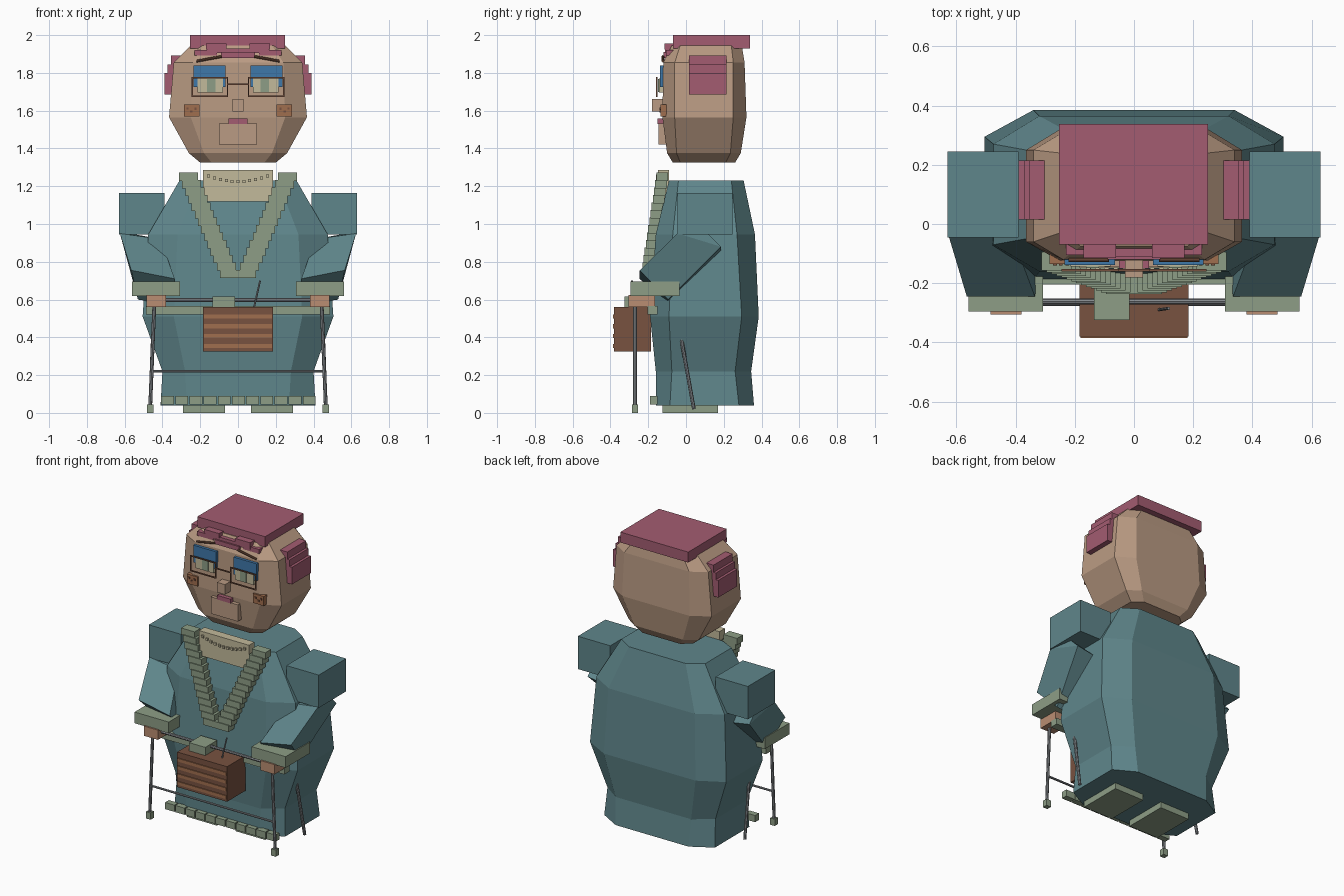
import bpy, bmesh, math
from mathutils import Vector

cube = bpy.data.objects.get("Cube")
if cube:
    bpy.data.objects.remove(cube, do_unlink=True)


def material(name, hexcode):
    srgb = [int(hexcode[i:i + 2], 16) / 255 for i in (0, 2, 4)]
    lin = [c / 12.92 if c <= 0.04045 else ((c + 0.055) / 1.055) ** 2.4 for c in srgb]
    m = bpy.data.materials.new(name)
    m.use_nodes = True
    m.diffuse_color = (*lin, 1)
    m.node_tree.nodes["Principled BSDF"].inputs["Base Color"].default_value = (*lin, 1)
    return m


TEAL = material("teal cloth", "5f868b")
SKIN = material("skin", "ba9b83")
HAND = material("warm skin", "ba8d72")
COPPER = material("copper brown", "a06e4e")
BROWN = material("wicker brown", "785240")
SAGE = material("sage trim", "8d9e86")
BEIGE = material("beige", "c2ba9b")
BLUE = material("blue shadow", "3f78aa")
PINK = material("rose hair", "a35c71")
GREY = material("grey metal", "85898d")


def finish(name, bm, mat):
    bmesh.ops.recalc_face_normals(bm, faces=bm.faces)
    me = bpy.data.meshes.new(name)
    bm.to_mesh(me)
    bm.free()
    me.materials.append(mat)
    ob = bpy.data.objects.new(name, me)
    bpy.context.scene.collection.objects.link(ob)
    return ob


def boxes(name, mat, ranges):
    """One object made of boxes given as x, y and z ranges."""
    bm = bmesh.new()
    for x0, x1, y0, y1, z0, z1 in ranges:
        vs = bmesh.ops.create_cube(bm, size=1)["verts"]
        for v in vs:
            v.co = ((x0 + x1) / 2 + v.co.x * (x1 - x0),
                    (y0 + y1) / 2 + v.co.y * (y1 - y0),
                    (z0 + z1) / 2 + v.co.z * (z1 - z0))
    return finish(name, bm, mat)


def pair(name, mat, ranges):
    """Boxes on the left side and their mirror image on the right."""
    boxes("left_" + name, mat, ranges)
    boxes("right_" + name, mat, [(-b, -a, *r) for a, b, *r in ranges])


def loft(name, mat, sections):
    """Chamfered rectangles: z, half width, flat half width, four depths."""
    bm = bmesh.new()
    rings = []
    for z, hx, fx, y0, y1, y2, y3 in sections:
        half = [(fx, y0), (hx, y1), (hx, y2), (fx, y3)]
        outline = half + [(-x, y) for x, y in reversed(half)]
        rings.append([bm.verts.new((x, y, z)) for x, y in outline])
    for a, b in zip(rings, rings[1:]):
        for i in range(8):
            j = (i + 1) % 8
            bm.faces.new((a[i], a[j], b[j], b[i]))
    bm.faces.new(rings[0])
    bm.faces.new(rings[-1])
    return finish(name, bm, mat)


def rod(name, mat, a, b, r):
    a, b = Vector(a), Vector(b)
    bm = bmesh.new()
    bmesh.ops.create_cone(bm, cap_ends=True, segments=8, radius1=r, radius2=r, depth=(b - a).length)
    ob = finish(name, bm, mat)
    ob.location = (a + b) / 2
    ob.rotation_euler = (b - a).to_track_quat("Z", "Y").to_euler()
    return ob


# Robe and head
loft("robe", TEAL, [
    (0.04, 0.41, 0.27, -0.16, -0.085, 0.28, 0.36),
    (0.22, 0.40, 0.28, -0.16, -0.075, 0.26, 0.345),
    (0.51, 0.505, 0.34, -0.19, -0.09, 0.295, 0.385),
    (0.945, 0.475, 0.32, -0.16, -0.07, 0.27, 0.365),
    (1.23, 0.31, 0.21, -0.09, -0.04, 0.24, 0.305)])
loft("head", SKIN, [
    (1.325, 0.20, 0.14, -0.07, -0.03, 0.21, 0.26),
    (1.375, 0.26, 0.18, -0.10, -0.05, 0.235, 0.29),
    (1.565, 0.365, 0.25, -0.125, -0.06, 0.25, 0.32),
    (1.855, 0.34, 0.24, -0.12, -0.06, 0.25, 0.31),
    (1.945, 0.25, 0.18, -0.075, -0.03, 0.24, 0.295)])

# Sleeves, cuffs and hands
pair("shoulder", TEAL, [(0.39, 0.63, -0.045, 0.245, 0.945, 1.165)])
sleeve = [(0.565, -0.245, 0.755), (0.335, -0.245, 0.71),
          (0.53, -0.095, 0.60), (0.31, -0.095, 0.565),
          (0.625, -0.045, 0.95), (0.41, -0.045, 0.92),
          (0.60, 0.185, 0.88), (0.39, 0.185, 0.845), (0.60, 0.11, 0.955)]
for side, s in (("left", 1), ("right", -1)):
    bm = bmesh.new()
    for x, y, z in sleeve:
        bm.verts.new((s * x, y, z))
    bmesh.ops.convex_hull(bm, input=bm.verts)
    bmesh.ops.dissolve_limit(bm, angle_limit=math.radians(6), verts=bm.verts, edges=bm.edges)
    finish(side + "_sleeve", bm, TEAL)
pair("cuff", SAGE, [(0.307, 0.56, -0.295, -0.035, 0.62, 0.695)])
pair("hand", HAND, [(0.38, 0.485, -0.305, -0.165, 0.56, 0.625)])

# Soles, hem and belt
pair("sole", SAGE, [(0.07, 0.29, -0.125, 0.17, 0, 0.045)])
hem = [-0.373 + 0.075 * i for i in range(11)]
boxes("hem_trim", SAGE, [(x - 0.034, x + 0.034, -0.19, -0.15, 0.045, 0.09) for x in hem])
boxes("belt", SAGE, [(-0.487, 0.487, -0.205, -0.15, 0.522, 0.565)])

# Stepped collar running down to a V
steps = 14
collar = []
for i in range(steps):
    t = i / (steps - 1)
    x, y, z = 0.262 - 0.217 * t, -0.13 - 0.08 * t, 1.25 - 0.515 * t
    collar.append((x - 0.05, x + 0.05, y - 0.027, y + 0.035, z - 0.022, z + 0.022))
pair("collar", SAGE, collar)

# Neck panel and bead string
boxes("neck_panel", BEIGE, [(-0.185, 0.185, -0.148, -0.09, 1.12, 1.285)])
beads = []
for i in range(11):
    x = -0.155 + 0.031 * i
    z = 1.225 + 0.03 * (x / 0.155) ** 2
    beads.append((x - 0.008, x + 0.008, -0.158, -0.145, z - 0.008, z + 0.008))
boxes("bead_string", BEIGE, beads)

# Hair: top slab, fringe and side curls
boxes("hair_top", PINK, [(-0.253, 0.25, -0.07, 0.338, 1.93, 2.0)])
boxes("hair_fringe", PINK, [(-0.165, 0.165, -0.11, -0.06, 1.905, 1.93),
                            (-0.23, -0.11, -0.105, -0.06, 1.893, 1.922),
                            (0.11, 0.23, -0.105, -0.06, 1.893, 1.922),
                            (-0.09, 0.09, -0.12, -0.08, 1.88, 1.91),
                            (-0.17, -0.06, -0.115, -0.06, 1.925, 1.955),
                            (0.06, 0.17, -0.115, -0.06, 1.925, 1.955)])
pair("side_curl", PINK, [(0.30, 0.355, 0.015, 0.215, 1.845, 1.893),
                         (0.31, 0.372, 0.015, 0.215, 1.80, 1.845),
                         (0.32, 0.39, 0.015, 0.215, 1.685, 1.80)])

# Eyes, spectacles and brows
pair("eyelid", BLUE, [(0.065, 0.235, -0.138, -0.11, 1.725, 1.84)])
pair("eye", BEIGE, [(0.08, 0.215, -0.144, -0.11, 1.695, 1.77)])
pair("iris", SAGE, [(0.118, 0.163, -0.148, -0.14, 1.70, 1.768)])
x0, x1, z0, z1, w = 0.052, 0.245, 1.672, 1.778, 0.007
pair("spectacle_frame", BROWN, [(x0, x1, -0.16, -0.152, z0, z0 + w),
                                (x0, x1, -0.16, -0.152, z1 - w, z1),
                                (x0, x0 + w, -0.16, -0.152, z0, z1),
                                (x1 - w, x1, -0.16, -0.152, z0, z1)])
boxes("spectacle_bridge", BROWN, [(-0.052, 0.052, -0.16, -0.152, 1.737, 1.744)])
for side, s in (("left", 1), ("right", -1)):
    rod(side + "_brow", BROWN, (s * 0.085, -0.122, 1.887), (s * 0.22, -0.122, 1.862), 0.007)

# Nose, mouth, chin and cheeks
boxes("nose", SKIN, [(-0.03, 0.03, -0.18, -0.11, 1.595, 1.662)])
boxes("mouth", PINK, [(-0.05, 0.05, -0.15, -0.11, 1.53, 1.558)])
boxes("chin", SKIN, [(-0.10, 0.10, -0.145, -0.08, 1.42, 1.532)])
pair("cheek", COPPER, [(0.205, 0.285, -0.135, -0.08, 1.57, 1.633)])
pair("freckles", BROWN, [(x - 0.006, x + 0.006, -0.14, -0.13, z - 0.006, z + 0.006)
                         for x, z in ((0.225, 1.61), (0.247, 1.595), (0.267, 1.612))])

# Walking frame
for side, s in (("left", 1), ("right", -1)):
    rod(side + "_frame_leg", GREY, (s * 0.443, -0.27, 0.57), (s * 0.465, -0.27, 0.03), 0.01)
    rod(side + "_rear_leg", GREY, (s * 0.445, -0.055, 0.56), (s * 0.465, 0.042, 0.02), 0.01)
pair("frame_foot", SAGE, [(0.447, 0.481, -0.287, -0.253, 0, 0.045)])
rod("frame_handle", GREY, (-0.44, -0.262, 0.598), (0.44, -0.262, 0.598), 0.01)
rod("frame_crossbar", GREY, (-0.455, -0.27, 0.22), (0.455, -0.27, 0.22), 0.007)

# Basket with slats, parcel and stick
boxes("basket", BROWN, [(-0.185, 0.185, -0.38, -0.185, 0.325, 0.56)])
boxes("basket_slats", COPPER, [(-0.18, 0.18, -0.386, -0.375, z - 0.011, z + 0.011)
                               for z in (0.355, 0.407, 0.459, 0.511)])
boxes("parcel", SAGE, [(-0.135, -0.015, -0.325, -0.2, 0.555, 0.615)])
rod("stick", GREY, (0.083, -0.29, 0.55), (0.117, -0.285, 0.70), 0.005)
